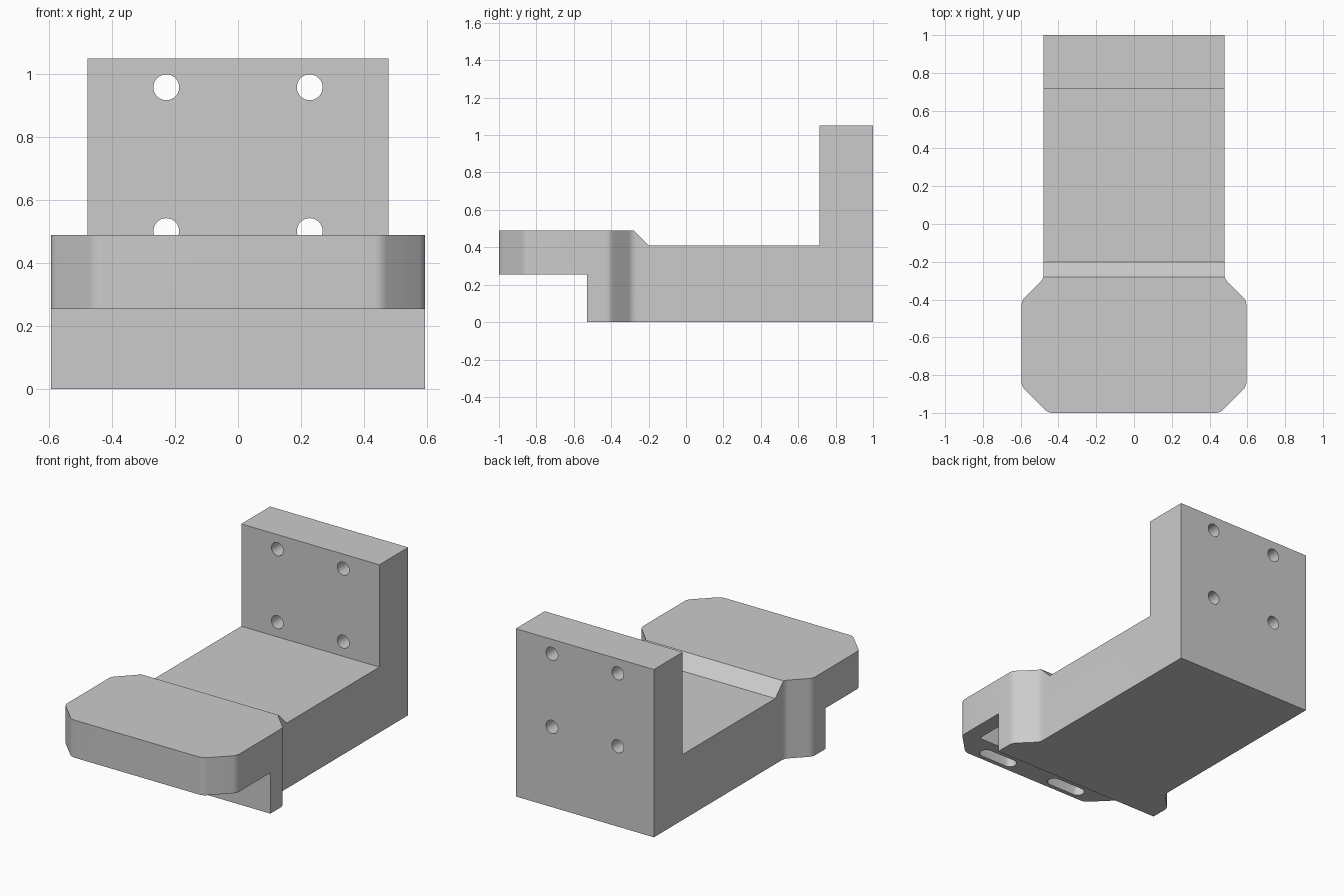
import bpy, bmesh, math
from mathutils import Matrix, Vector

cube = bpy.data.objects.get("Cube")
if cube:
    bpy.data.objects.remove(cube, do_unlink=True)

grey = bpy.data.materials.new("plain grey")
grey.use_nodes = True
colour = (0.6, 0.6, 0.6, 1)
grey.diffuse_color = colour
grey.node_tree.nodes["Principled BSDF"].inputs["Base Color"].default_value = colour


def extrude(name, points, push, helper=True):
    """Prism from a closed outline pushed along a vector."""
    bm = bmesh.new()
    face = bm.faces.new([bm.verts.new(p) for p in points])
    new = bmesh.ops.extrude_face_region(bm, geom=[face])["geom"]
    bmesh.ops.translate(bm, vec=push, verts=[v for v in new if isinstance(v, bmesh.types.BMVert)])
    bmesh.ops.recalc_face_normals(bm, faces=bm.faces)
    mesh = bpy.data.meshes.new(name)
    bm.to_mesh(mesh)
    bm.free()
    mesh.materials.append(grey)
    obj = bpy.data.objects.new(name, mesh)
    bpy.context.collection.objects.link(obj)
    obj.hide_render = helper
    return obj


def fillet(points, radius, steps=5):
    """Round every convex or concave corner of a flat outline."""
    out = []
    for i, p in enumerate(points):
        p = Vector(p)
        a = (Vector(points[i - 1]) - p).normalized() * radius
        b = (Vector(points[(i + 1) % len(points)]) - p).normalized() * radius
        for k in range(steps + 1):
            t = k / steps
            out.append(p + a * (1 - t) ** 2 + b * t ** 2)
    return out


def stadium(x, y, half, radius, z, steps=10):
    """Slot outline with round ends, long along x."""
    pts = []
    for side, start in ((1, -math.pi / 2), (-1, math.pi / 2)):
        for k in range(steps + 1):
            a = start + math.pi * k / steps
            pts.append((x + side * half + radius * math.cos(a), y + radius * math.sin(a), z))
    return pts


def boolean(target, cutter, kind):
    mod = target.modifiers.new(cutter.name, "BOOLEAN")
    mod.operation = kind
    mod.solver = "EXACT"
    mod.object = cutter


# Stepped side profile: overhanging head, ramp, floor and upright back plate
side = [(-1, 0.255), (-0.53, 0.255), (-0.53, 0), (1, 0), (1, 1.05),
        (0.715, 1.05), (0.715, 0.41), (-0.2, 0.41), (-0.28, 0.49), (-1, 0.49)]
bracket = extrude("bracket", [(-0.8, y, z) for y, z in side], (1.6, 0, 0), False)

# Plan outline: chamfered head with softened corners, narrower body behind
half = [(0.455, -1), (0.595, -0.86), (0.595, -0.405), (0.478, -0.288)]
corners = half + [(-x, y) for x, y in reversed(half)]
soft = fillet([(x, y, 0) for x, y in corners], 0.025)
mid = len(soft) // 2
plan = soft[:mid] + [(0.478, 1.2, 0), (-0.478, 1.2, 0)] + soft[mid:]
plan = [(p[0], p[1], -0.2) for p in plan]
# The neck corners turn straight back along the body
for i, s in ((mid - 1, 1), (mid + 2, -1)):
    plan[i] = (s * 0.478, -0.265, -0.2)
for first, s in ((mid - 6, 1), (mid + 2, -1)):
    a, p, b = Vector((s * 0.4957, -0.3057, -0.2)), Vector((s * 0.478, -0.288, -0.2)), Vector((s * 0.478, -0.263, -0.2))
    if s < 0:
        a, b = b, a
    for k in range(6):
        t = k / 5
        plan[first + k] = p + (a - p) * (1 - t) ** 2 + (b - p) * t ** 2
outline = extrude("plan_outline", plan, (0, 0, 1.6))
boolean(bracket, outline, "INTERSECT")

# Four bolt holes through the back plate
cutters = [outline]
for x in (-0.228, 0.228):
    for z in (0.502, 0.959):
        ring = [(x + 0.041 * math.cos(k * math.tau / 32), 0.6, z + 0.041 * math.sin(k * math.tau / 32))
                for k in range(32)]
        cutters.append(extrude("bolt_hole", ring, (0, 0.6, 0)))

# Blind slots and a shallow pocket under the head
for x in (-0.26, 0.26):
    cutters.append(extrude("underside_slot", stadium(x, -0.932, 0.09, 0.04, 0.1), (0, 0, 0.285)))
pocket = [(-0.495, -0.82, 0.1), (0.495, -0.82, 0.1), (0.495, -0.55, 0.1), (-0.495, -0.55, 0.1)]
cutters.append(extrude("underside_pocket", pocket, (0, 0, 0.285)))
# Start the underside cutters inside the gap below the head only
for c in cutters[1:]:
    boolean(bracket, c, "DIFFERENCE")

# Bake the cuts, remove the helpers and keep the edges crisp
bpy.context.view_layer.update()
baked = bpy.data.meshes.new_from_object(bracket.evaluated_get(bpy.context.evaluated_depsgraph_get()))
bracket.modifiers.clear()
bracket.data = baked
for c in cutters:
    bpy.data.objects.remove(c, do_unlink=True)
bpy.ops.object.select_all(action="DESELECT")
bracket.select_set(True)
bpy.context.view_layer.objects.active = bracket
bpy.ops.object.shade_smooth_by_angle(angle=math.radians(30))
